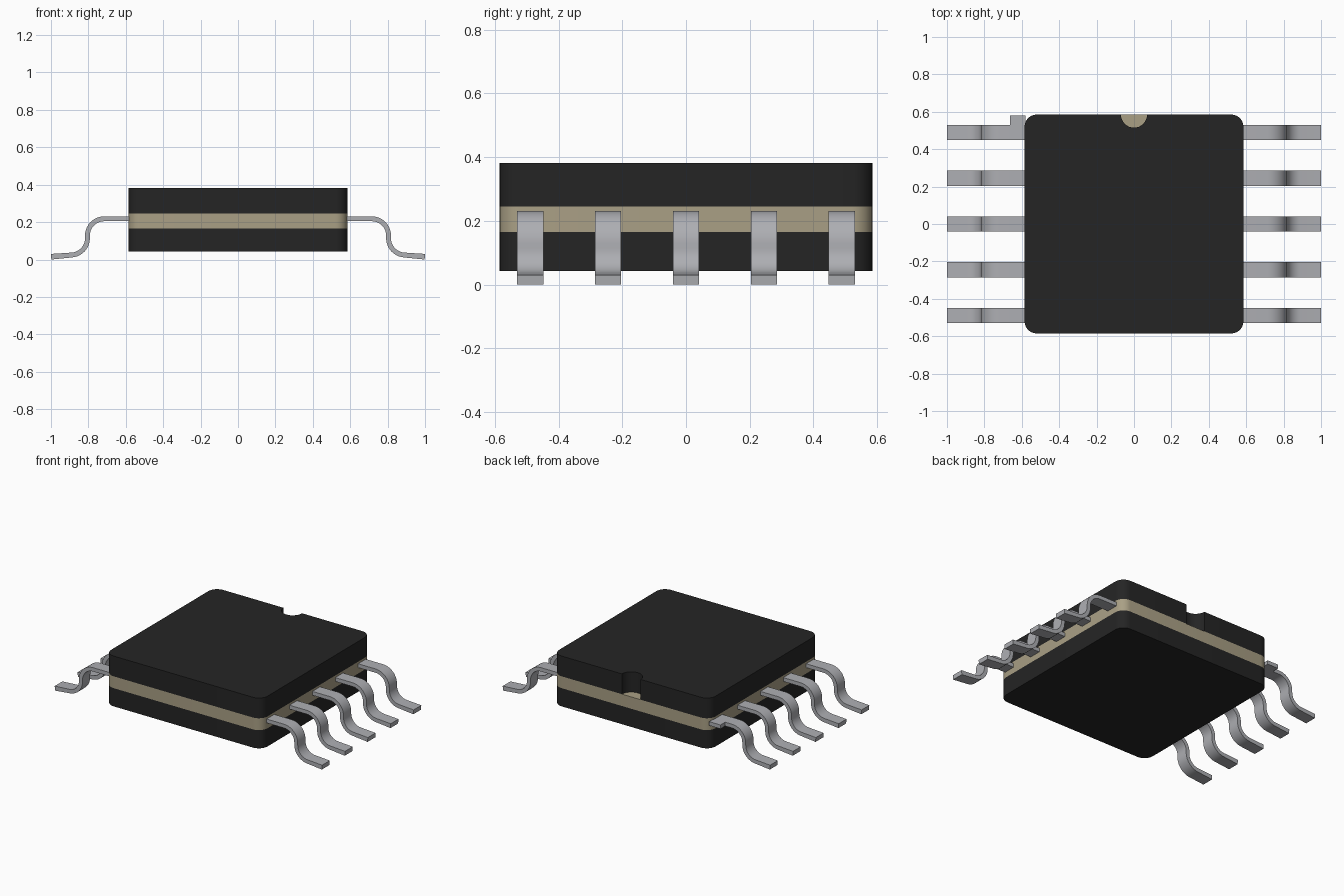
import bpy, bmesh, math
from mathutils import Vector

if "Cube" in bpy.data.objects:
    bpy.data.objects.remove(bpy.data.objects["Cube"])


def material(name, rgb):
    m = bpy.data.materials.new(name)
    m.use_nodes = True
    m.diffuse_color = (*rgb, 1)
    m.node_tree.nodes["Principled BSDF"].inputs["Base Color"].default_value = (*rgb, 1)
    return m


BLACK = material("black ceramic", (0.018, 0.018, 0.018))
TAN = material("tan glass seal", (0.40, 0.35, 0.235))
METAL = material("grey metal", (0.42, 0.425, 0.45))

HALF = 0.585       # half width of the package
LEAD_W = 0.082
PITCH = 0.2445
THICK = 0.026
LEAD_Z = 0.218


def arc(cx, cy, r, a0, a1, n):
    return [(cx + r * math.cos(math.radians(a0 + (a1 - a0) * i / n)),
             cy + r * math.sin(math.radians(a0 + (a1 - a0) * i / n))) for i in range(n + 1)]


def prism(name, outline, depth, mat):
    """Extrude a closed outline of 3D points along the depth vector."""
    bm = bmesh.new()
    face = bm.faces.new([bm.verts.new(p) for p in outline])
    new = bmesh.ops.extrude_face_region(bm, geom=[face])["geom"]
    bmesh.ops.translate(bm, vec=depth, verts=[v for v in new if isinstance(v, bmesh.types.BMVert)])
    bmesh.ops.recalc_face_normals(bm, faces=bm.faces)
    mesh = bpy.data.meshes.new(name)
    bm.to_mesh(mesh)
    bm.free()
    mesh.materials.append(mat)
    obj = bpy.data.objects.new(name, mesh)
    bpy.context.collection.objects.link(obj)
    bpy.ops.object.select_all(action="DESELECT")
    obj.select_set(True)
    bpy.context.view_layer.objects.active = obj
    bpy.ops.object.shade_smooth_by_angle(angle=math.radians(35))
    return obj


def body_outline(notch=False):
    r = 0.065
    c = HALF - r
    pts = arc(c, c, r, 0, 90, 8)
    if notch:
        pts += arc(0, HALF, 0.07, 0, -180, 16)
    for sx, sy, a in ((-1, 1, 90), (-1, -1, 180), (1, -1, 270)):
        pts += arc(sx * c, sy * c, r, a, a + 90, 8)
    return pts


# Package: base, glass seal and notched lid
for name, z0, z1, notch, mat in (("base", 0.042, 0.165, False, BLACK),
                                 ("glass_seal", 0.165, 0.245, False, TAN),
                                 ("lid", 0.245, 0.382, True, BLACK)):
    prism(name, [(x, y, z0) for x, y in body_outline(notch)], Vector((0, 0, z1 - z0)), mat)

# Gull-wing centre line, offset to both sides for the strip thickness
path = [Vector(p) for p in [(HALF - 0.03, LEAD_Z)] + arc(0.715, LEAD_Z - 0.09, 0.09, 90, 0, 10)
        + arc(0.895, 0.114, 0.09, 180, 266, 10) + [(1.0, 0.015)]]
upper, lower = [], []
for i, p in enumerate(path):
    t = (path[min(i + 1, len(path) - 1)] - path[max(i - 1, 0)]).normalized()
    if i == 0:
        t = Vector((1, 0))
    n = Vector((-t.y, t.x)) * THICK / 2
    upper.append(p + n)
    lower.append(p - n)
upper[-1], lower[-1] = Vector((1.0, 0.03)), Vector((0.998, 0.0))
strip = upper + lower[::-1]

# Five leads on each side
for side, label in ((1, "left"), (-1, "right")):
    for k in range(5):
        y = (k - 2) * PITCH - LEAD_W / 2
        prism(f"{label}_lead_{k + 1}", [(side * p.x, y, p.y) for p in strip],
              Vector((0, LEAD_W, 0)), METAL)

# Index tab on the first right lead
x0, x1, y0, y1 = -0.664, -HALF + 0.005, 0.50, 0.58
prism("index_tab", [(x, y, LEAD_Z - THICK / 2) for x, y in ((x0, y0), (x1, y0), (x1, y1), (x0, y1))],
      Vector((0, 0, THICK)), METAL)
